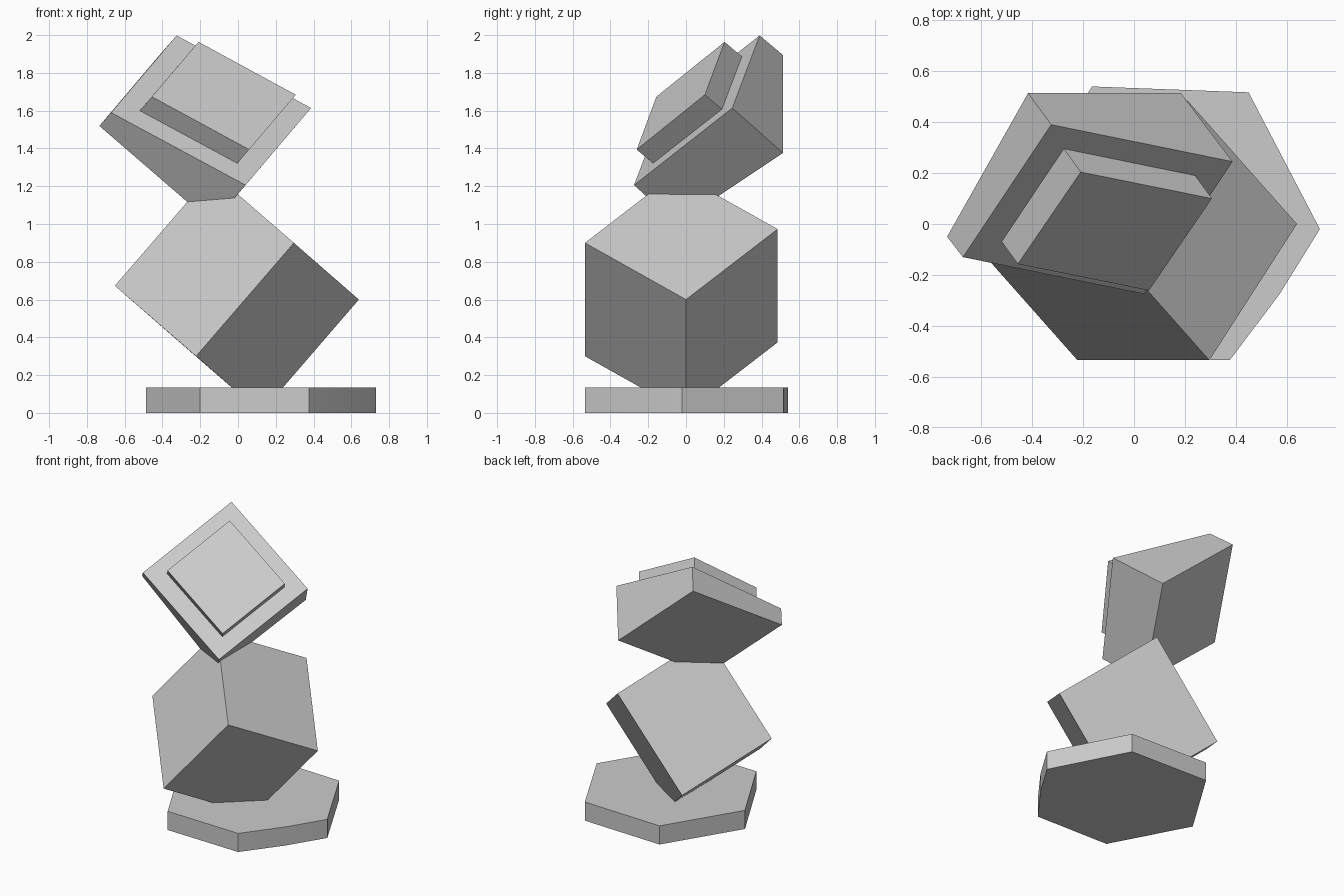
import bpy, bmesh, math
from mathutils import Vector

cube = bpy.data.objects.get("Cube")
if cube:
    bpy.data.objects.remove(cube, do_unlink=True)

# One plain stone grey
stone = bpy.data.materials.new("stone_grey")
stone.use_nodes = True
GREY = (0.6, 0.6, 0.6, 1)
stone.diffuse_color = GREY
stone.node_tree.nodes["Principled BSDF"].inputs["Base Color"].default_value = GREY


def loft(name, ring_a, ring_b):
    """Closed solid between two rings of equal length."""
    bm = bmesh.new()
    a = [bm.verts.new(p) for p in ring_a]
    b = [bm.verts.new(p) for p in ring_b]
    bm.faces.new(a)
    bm.faces.new(b)
    for i in range(len(a)):
        j = (i + 1) % len(a)
        bm.faces.new((a[i], a[j], b[j], b[i]))
    bmesh.ops.recalc_face_normals(bm, faces=bm.faces)
    mesh = bpy.data.meshes.new(name)
    bm.to_mesh(mesh)
    bm.free()
    mesh.materials.append(stone)
    obj = bpy.data.objects.new(name, mesh)
    bpy.context.collection.objects.link(obj)
    return obj


def quad(corner, side, down):
    """Parallelogram ring from a corner and two edge vectors."""
    c, s, d = Vector(corner), Vector(side), Vector(down)
    return [c, c + s, c + s + d, c + d]


def shifted(ring, offset):
    return [p + Vector(offset) for p in ring]


# Base slab: uneven hexagon with one slightly bowed side
outline = [(0.73, -0.02), (0.45, 0.517), (-0.165, 0.54), (-0.487, 0.02),
           (-0.2, -0.52), (0.376, -0.535), (0.572, -0.275)]
base = loft("base_slab", [(x, y, 0) for x, y in outline],
            [(x, y, 0.135) for x, y in outline])
bpy.context.view_layer.objects.active = base
base.select_set(True)
bpy.ops.object.shade_smooth_by_angle(angle=math.radians(25))
base.select_set(False)

# Middle block balanced on one corner
block_face = quad((0.296, -0.535, 0.9), (0.344, 0.535, -0.3), (-0.518, 0, -0.6))
loft("middle_block", block_face, shifted(block_face, (-0.43, 0.485, 0.373)))

# Top block: wedge with a tilted front face
loft("top_block",
     quad((-0.325, 0.39, 1.998), (0.712, -0.145, -0.384), (-0.347, -0.52, -0.408)),
     quad((-0.416, 0.514, 1.894), (0.6, 0, -0.518), (-0.318, -0.564, -0.375)))

# Raised panel on the tilted face, slightly sunk in
panel = quad((-0.209, 0.204, 1.964), (0.515, -0.104, -0.28), (-0.247, -0.361, -0.29))
loft("raised_panel", panel, shifted(panel, (-0.08, 0.11, -0.093)))
